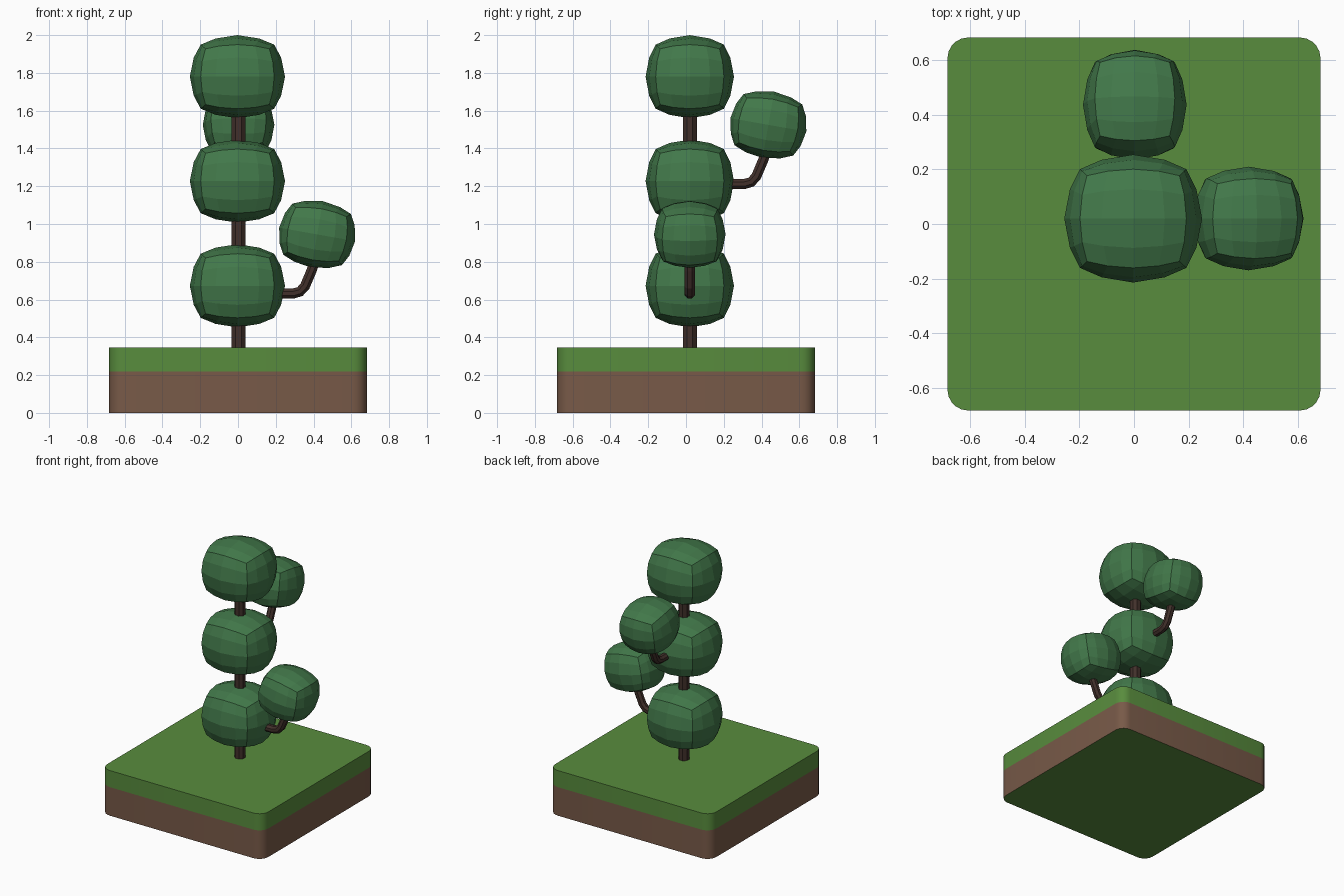
import bpy, bmesh, math
from mathutils import Vector, Matrix

if "Cube" in bpy.data.objects:
    bpy.data.objects.remove(bpy.data.objects["Cube"])


def material(name, rgb):
    m = bpy.data.materials.new(name)
    m.diffuse_color = (*rgb, 1)
    m.use_nodes = True
    m.node_tree.nodes["Principled BSDF"].inputs["Base Color"].default_value = m.diffuse_color
    return m


GRASS = material("grass green", (0.098, 0.262, 0.047))
SOIL = material("soil brown", (0.188, 0.102, 0.065))
LEAF = material("leaf green", (0.054, 0.188, 0.068))
BARK = material("dark bark", (0.054, 0.030, 0.024))

TX, TY = 0.003, 0.02      # trunk axis


def finish(name, bm, *mats):
    bmesh.ops.recalc_face_normals(bm, faces=bm.faces)
    me = bpy.data.meshes.new(name)
    bm.to_mesh(me)
    bm.free()
    ob = bpy.data.objects.new(name, me)
    bpy.context.collection.objects.link(ob)
    for m in mats:
        me.materials.append(m)
    return ob


def foliage(name, matrix):
    """Cube with a 4 x 4 grid per side, blown up most of the way to a sphere."""
    bm = bmesh.new()
    bmesh.ops.create_cube(bm, size=2)
    bmesh.ops.subdivide_edges(bm, edges=bm.edges[:], cuts=3, use_grid_fill=True)
    for v in bm.verts:
        v.co = v.co.lerp(v.co.normalized(), 0.78)
        v.co = Vector((v.co.x * 0.252, v.co.y * 0.234, v.co.z * 0.22))
    bm.transform(matrix)
    return finish(name, bm, LEAF)


def tube(name, path, radius, matrix, sides=8):
    """Sweep a ring along a path of (x, z) points."""
    bm = bmesh.new()
    pts = [Vector((x, 0, z)) for x, z in path]
    rings = []
    for i, p in enumerate(pts):
        a = (p - pts[i - 1]).normalized() if i else None
        b = (pts[i + 1] - p).normalized() if i < len(pts) - 1 else None
        t = ((a or b) + (b or a)).normalized()
        n = Vector((-t.z, 0, t.x))
        rings.append([bm.verts.new(p + radius * (n * math.cos(w) + Vector((0, 1, 0)) * math.sin(w)))
                      for w in (2 * math.pi * (k + 0.5) / sides for k in range(sides))])
    for r, s in zip(rings, rings[1:]):
        for k in range(sides):
            j = (k + 1) % sides
            bm.faces.new((r[k], r[j], s[j], s[k]))
    bm.faces.new(rings[0])
    bm.faces.new(rings[-1])
    bm.transform(matrix)
    return finish(name, bm, BARK)


# Ground block: rounded square slab, grass above the soil line and underneath
bm = bmesh.new()
bmesh.ops.create_cube(bm, size=1, matrix=Matrix.Translation((0, 0, 0.1725))
                      @ Matrix.Diagonal((1.364, 1.364, 0.345, 1)))
upright = [e for e in bm.edges if abs(e.verts[0].co.z - e.verts[1].co.z) > 0.1]
bmesh.ops.bevel(bm, geom=upright, offset=0.075, segments=5, profile=0.5, affect='EDGES')
bmesh.ops.bisect_plane(bm, geom=bm.verts[:] + bm.edges[:] + bm.faces[:],
                       plane_co=(0, 0, 0.218), plane_no=(0, 0, 1))
bm.normal_update()
for f in bm.faces:
    if f.calc_center_median().z < 0.218 and abs(f.normal.z) < 0.5:
        f.material_index = 1
block = finish("ground_block", bm, GRASS, SOIL)
bpy.context.view_layer.objects.active = block
block.select_set(True)
bpy.ops.object.shade_smooth_by_angle(angle=math.radians(35))

# Trunk
tube("trunk", [(0, 0.33), (0, 1.75)], 0.04, Matrix.Translation((TX, TY, 0)))

# Three stacked leaf balls on the trunk
for label, z in (("lower", 0.673), ("middle", 1.227), ("upper", 1.78)):
    foliage(label + "_foliage", Matrix.Translation((-0.003, TY, z)))

# Two side branches, each with a smaller tilted leaf ball
BEND = [(0, 0), (0.29, 0), (0.325, 0.01), (0.352, 0.04), (0.388, 0.125), (0.42, 0.22)]
for label, z, turn in (("right", 0.632, 0), ("back", 1.212, math.pi / 2)):
    place = Matrix.Translation((TX, TY, z)) @ Matrix.Rotation(turn, 4, 'Z')
    tube(label + "_branch", BEND, 0.029, place)
    foliage(label + "_branch_foliage",
            place @ Matrix.Translation((0.416, 0, 0.313))
            @ Matrix.Rotation(math.radians(10), 4, 'Y') @ Matrix.Scale(0.81, 4))
